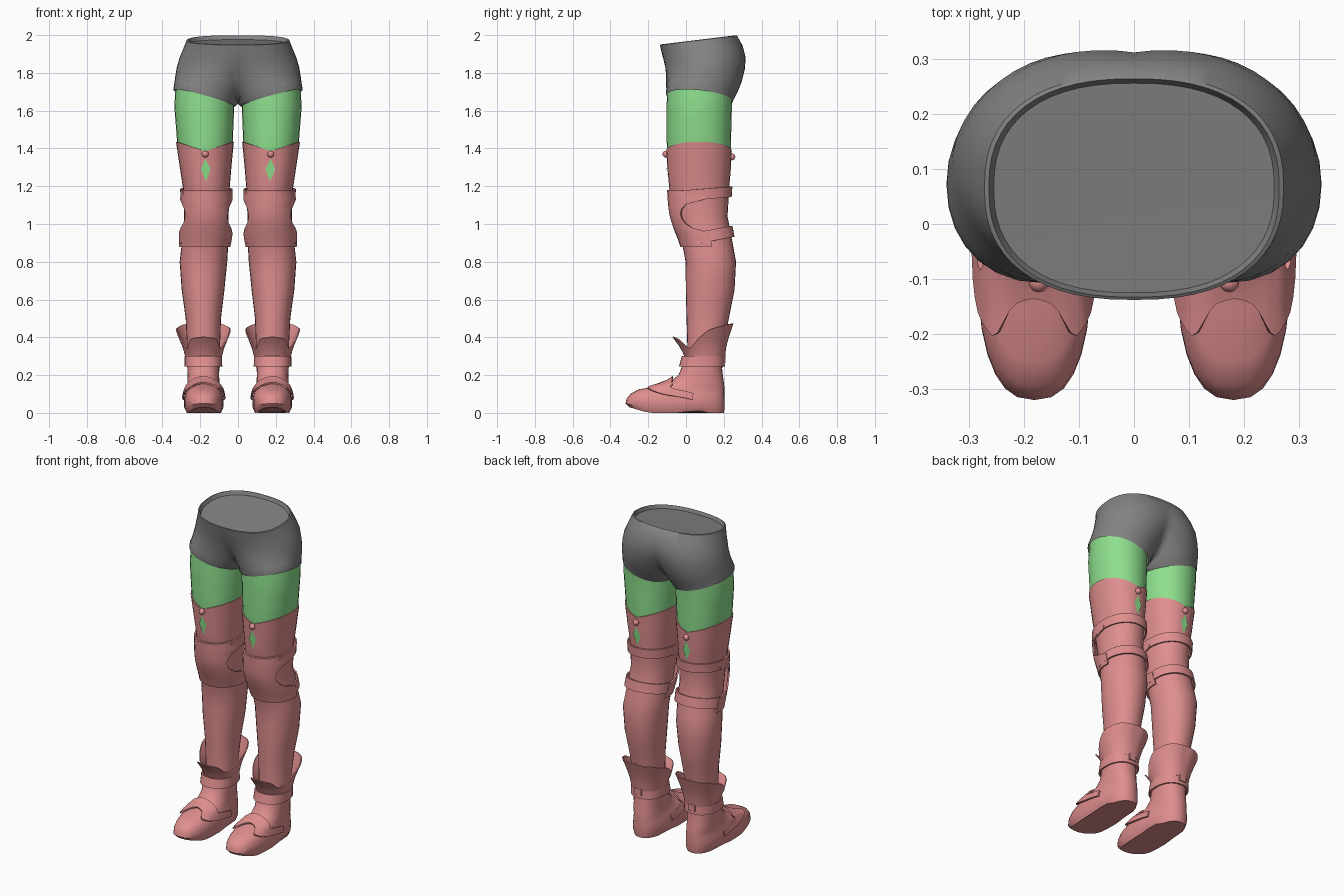
import bpy, bmesh, math
from mathutils import Vector

if "Cube" in bpy.data.objects:
    bpy.data.objects.remove(bpy.data.objects["Cube"])

N = 28
FRONT = -math.pi / 2


def material(name, rgb):
    m = bpy.data.materials.new(name)
    m.diffuse_color = (*rgb, 1)
    m.use_nodes = True
    m.node_tree.nodes["Principled BSDF"].inputs["Base Color"].default_value = m.diffuse_color
    return m


GREY = material("grey_cloth", (0.225, 0.225, 0.225))
GREEN = material("green_skin", (0.27, 0.74, 0.27))
PINK = material("pink_leather", (0.74, 0.27, 0.27))

# Cross-sections: z, x min, x max, y min, y max
LEG = [(.20, .10, .265, 0, .19), (.36, .10, .265, .012, .195), (.50, .095, .272, .008, .222),
       (.65, .077, .293, .004, .252), (.80, .062, .304, .003, .26), (.92, .055, .29, -.02, .238),
       (1.04, .055, .28, -.055, .215), (1.18, .05, .285, -.083, .223), (1.30, .04, .303, -.094, .233),
       (1.43, .028, .322, -.102, .238), (1.62, .02, .337, -.103, .243), (1.74, .02, .33, -.098, .25)]
BOOT = [(0, .09, .27, -.30, .20), (.03, .077, .285, -.32, .205), (.07, .077, .285, -.315, .205),
        (.10, .082, .28, -.295, .205), (.125, .09, .272, -.25, .205), (.14, .095, .27, -.15, .203),
        (.165, .098, .268, -.085, .20), (.20, .10, .267, -.04, .195), (.25, .098, .268, -.02, .19),
        (.31, .10, .268, -.005, .188)]


def spow(v, p):
    return math.copysign(abs(v) ** (2 / p), v)


def surf(table, z, a, off=0.0, p=2.1):
    """Point on a lofted limb at height z and angle a, pushed out by off."""
    zc = min(max(z, table[0][0]), table[-1][0])
    for lo, hi in zip(table, table[1:]):
        if zc <= hi[0]:
            break
    t = (zc - lo[0]) / (hi[0] - lo[0])
    x0, x1, y0, y1 = (l + (h - l) * t for l, h in zip(lo[1:], hi[1:]))
    return Vector(((x0 + x1) / 2 + ((x1 - x0) / 2 + off) * spow(math.cos(a), p),
                   (y0 + y1) / 2 + ((y1 - y0) / 2 + off) * spow(math.sin(a), p), z))


def finish(name, bm, mat, thick=0.0, smooth=True):
    bmesh.ops.remove_doubles(bm, verts=bm.verts, dist=1e-4)
    me = bpy.data.meshes.new(name)
    bm.to_mesh(me)
    bm.free()
    me.materials.append(mat)
    for f in me.polygons:
        f.use_smooth = smooth
    me.set_sharp_from_angle(angle=math.radians(40))
    ob = bpy.data.objects.new(name, me)
    bpy.context.collection.objects.link(ob)
    if thick:
        s = ob.modifiers.new("thickness", 'SOLIDIFY')
        s.thickness, s.offset = thick, 1
        e = ob.modifiers.new("crisp_edges", 'EDGE_SPLIT')
        e.split_angle = math.radians(40)
    m = ob.modifiers.new("other_side", 'MIRROR')
    m.merge_threshold = 0.0005
    return ob


def grid(name, rows, mat, thick=0.0, cap=False):
    """Quad surface through rows of points, lowest row first."""
    bm = bmesh.new()
    vs = [[bm.verts.new(p) for p in r] for r in rows]
    for r, s in zip(vs, vs[1:]):
        for i in range(len(r) - 1):
            bm.faces.new((r[i], r[i + 1], s[i + 1], s[i]))
    if cap:
        bm.faces.new(list(reversed(vs[0][:-1])))
    return finish(name, bm, mat, thick)


def turn(n=N):
    return [FRONT + math.tau * i / n for i in range(n + 1)]


# Shorts: half sections cut at x = 0 (z, x slope, y slope, centre x, radius x, y min, y max, squareness)
SHORTS = [(1.672, .27, -.10, .179, .162, -.104, .248, 2.1), (1.69, .27, -.10, .17, .17, -.107, .255, 2.1),
          (1.72, .20, -.08, .155, .181, -.106, .272, 2.05), (1.765, .10, -.04, .13, .202, -.106, .295, 2),
          (1.82, .04, 0, .09, .234, -.109, .312, 2), (1.87, .01, .04, .055, .256, -.118, .316, 2.1),
          (1.92, 0, .08, .025, .265, -.13, .30, 2.2), (1.964, 0, .122, 0, .272, -.138, .27, 2.4),
          (1.967, 0, .122, 0, .264, -.133, .264, 2.4), (1.945, 0, .122, 0, .255, -.125, .256, 2.4)]
rows = []
for z, sx, sy, cx, rx, y0, y1, p in SHORTS:
    amax = math.acos(-min(1, cx / rx) ** (p / 2))
    row = []
    for i in range(N + 1):
        a = -amax + 2 * amax * i / N
        x = cx + rx * spow(math.cos(a), p)
        y = (y0 + y1) / 2 + (y1 - y0) / 2 * spow(math.sin(a), p)
        row.append((max(0, x), y, z + sx * (x - cx) + sy * y))
    rows.append(row)
rows.append([(0, .06, 1.95)] * (N + 1))
grid("shorts", rows, GREY)

# Bare thighs
grid("thigh", [[surf(LEG, z, a) for a in turn()] for z in (1.3, 1.38, 1.43, 1.5, 1.56, 1.62, 1.68, 1.74)], GREEN)


# Stockings, with a top edge that dips at front and back
def hem(a):
    return 1.385 + .05 * abs(spow(math.cos(a), 2.1))


rows = [[surf(LEG, z, a, .005) for a in turn()]
        for z in (.24, .36, .43, .5, .57, .65, .72, .8, .86, .92, .98, 1.04, 1.11, 1.18, 1.24, 1.30, 1.35)]
rows.append([surf(LEG, hem(a), a, .006) for a in turn()])
rows.append([surf(LEG, hem(a), a, -.002) for a in turn()])
grid("stocking", rows, PINK)

# Diamond openings and round studs, front and back
for side, a0, dz in (("front", FRONT, 0), ("back", -FRONT, -.015)):
    bm = bmesh.new()
    pts = []
    for dx, z in ((0, 1.225), (.026, 1.29), (0, 1.345), (-.026, 1.29)):
        q = surf(LEG, z + dz, a0, .009)
        pts.append(bm.verts.new((q.x + dx, q.y, q.z)))
    if side == "back":
        pts.reverse()
    bm.faces.new(pts)
    finish("diamond_" + side, bm, GREEN, smooth=False)
    bm = bmesh.new()
    bmesh.ops.create_uvsphere(bm, u_segments=12, v_segments=8, radius=.018)
    bmesh.ops.translate(bm, verts=bm.verts, vec=surf(LEG, 1.37 + dz, a0, .008))
    finish("stud_" + side, bm, PINK)

# Knee pad with rounded cutouts at the sides
rows = []
for j in range(13):
    v = j / 12
    z = .88 + .30 * v
    notch = max(0, 1 - ((z - 1.045) / .085) ** 2) ** .5
    half = math.radians(98 - 48 * notch)
    rows.append([surf(LEG, z, FRONT + half * (2 * i / 16 - 1), .008 + .014 * math.sin(math.pi * v))
                 for i in range(17)])
grid("knee_pad", rows, PINK, .009)


# Straps: bands lying on a limb, with pointed ends when open
def band(name, table, height, width, a0, a1, off, pointed, lift=0.0, p=2.1, thick=.009):
    rows = [[], [], []]
    for i in range(N + 1):
        a = a0 + (a1 - a0) * i / N
        w = 0 if pointed and i in (0, N) else width
        for k in range(3):
            z = height(a) + (k - 1) * w / 2
            q = surf(table, z, a, off, p)
            rows[k].append((q.x, q.y, q.z + lift))
    return grid(name, rows, PINK, thick)


rad = math.radians
band("upper_knee_strap", LEG, lambda a: 1.157 + .014 * math.sin(a), .056, rad(-32), rad(212), .012, True)
band("lower_knee_strap", LEG, lambda a: .934 + .026 * math.sin(a), .058, rad(-32), rad(212), .012, True)
band("knee_pad_top_trim", LEG, lambda a: 1.158, .045, rad(-150), rad(-30), .012, False, thick=.006)
band("ankle_strap", BOOT, lambda a: .272, .055, FRONT, FRONT + math.tau, .006, False, p=2.3)


def instep(a):
    d = abs(a - FRONT) / rad(105)
    return .165 - .085 * d ** 1.4


band("instep_strap", BOOT, instep, .034, FRONT - rad(105), FRONT + rad(105), .003, False, .006, 2.5)

# Boot foot with the sole lifting at the toe
rows = []
for k, sec in enumerate(BOOT):
    row = []
    for a in turn():
        q = surf(BOOT, sec[0], a, 0, 2.5 if k < 6 else 2.3)
        rise = max(0, (-.2 - q.y) / .1) * (.03, .016, .004)[k] if k < 3 else 0
        arch = .012 * max(0, 1 - ((q.y - .06) / .06) ** 2) if k == 0 else 0
        q.z += rise + arch
        row.append(q)
    rows.append(row)
grid("boot_foot", rows, PINK, cap=True)

# Flared boot cuff: degrees from front, top height, flare
RIM = [(0, .405, .078), (25, .395, .066), (48, .335, .026), (70, .385, .042),
       (95, .445, .056), (130, .47, .045), (180, .475, .026)]


def rim(a):
    d = abs(math.degrees(a - FRONT))
    d = min(d, 360 - d)
    for lo, hi in zip(RIM, RIM[1:]):
        if d <= hi[0]:
            break
    t = (d - lo[0]) / (hi[0] - lo[0])
    return lo[1] + (hi[1] - lo[1]) * t, lo[2] + (hi[2] - lo[2]) * t


rows = []
for k in range(5):
    t = k / 4
    row = []
    for a in turn(40):
        top, flare = rim(a)
        row.append(surf(LEG, .295 + (top - .295) * t, a, .008 + (flare - .008) * t ** 1.2))
    rows.append(row)
grid("boot_cuff", rows, PINK, .006)

# Small buckle at the back of the ankle
bm = bmesh.new()
bmesh.ops.create_cube(bm, size=1)
bmesh.ops.scale(bm, verts=bm.verts, vec=(.045, .014, .04))
bmesh.ops.translate(bm, verts=bm.verts, vec=(.184, .203, .285))
finish("ankle_buckle", bm, PINK, smooth=False)
